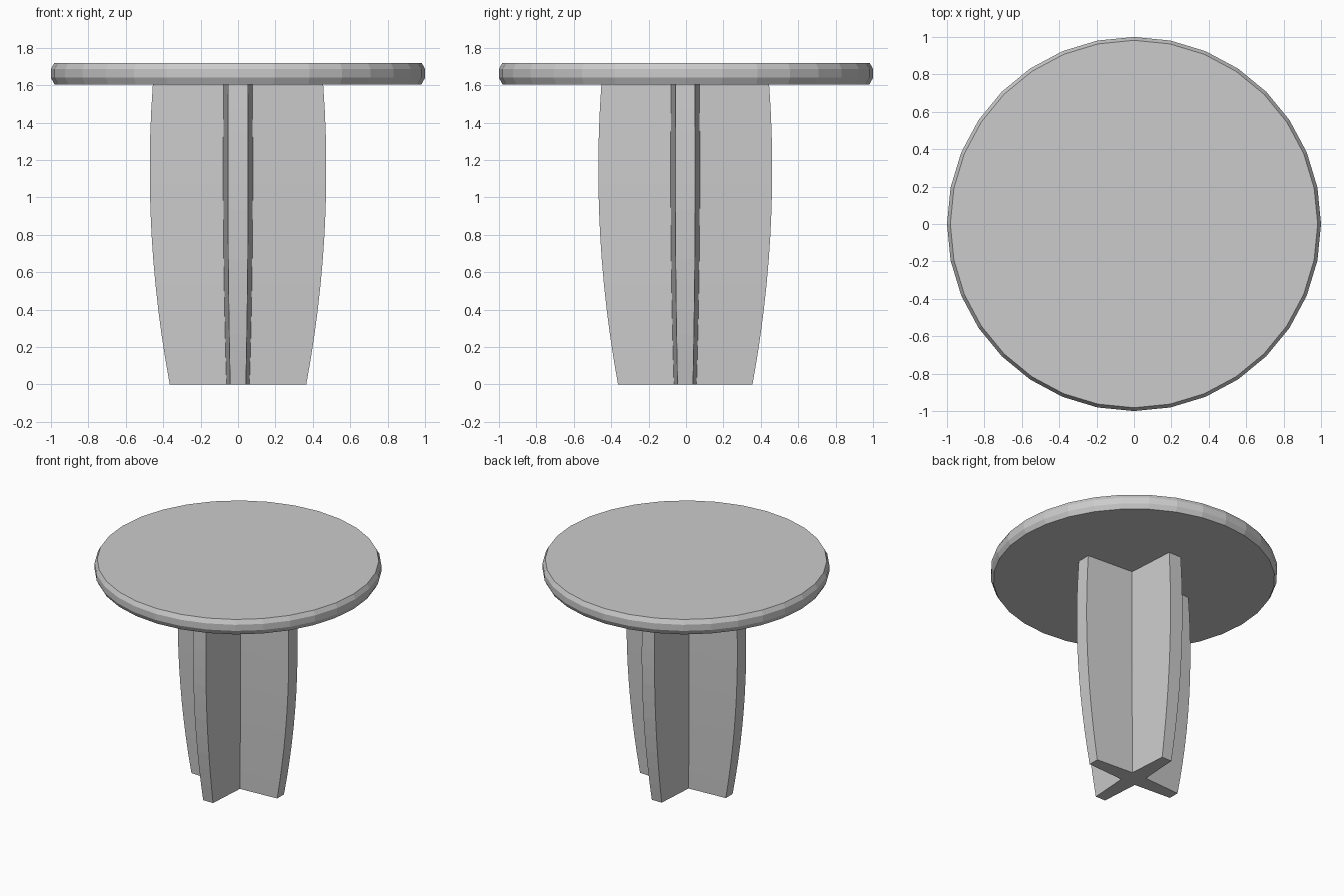
import bpy
import math

if "Cube" in bpy.data.objects:
    bpy.data.objects.remove(bpy.data.objects["Cube"])


def loft(name, rings):
    """Skin a stack of matching rings, capped at both ends."""
    n = len(rings[0])
    verts = [v for ring in rings for v in ring]
    faces = [tuple(reversed(range(n))),
             tuple(range(len(verts) - n, len(verts)))]
    for r in range(len(rings) - 1):
        for i in range(n):
            j = (i + 1) % n
            faces.append((r * n + i, r * n + j, (r + 1) * n + j, (r + 1) * n + i))
    mesh = bpy.data.meshes.new(name)
    mesh.from_pydata(verts, [], faces)
    obj = bpy.data.objects.new(name, mesh)
    bpy.context.collection.objects.link(obj)
    return obj


# Round tabletop: 32 sides with a chamfered rim
def circle(radius, z, sides=32):
    return [(radius * math.cos(math.tau * i / sides),
             radius * math.sin(math.tau * i / sides), z) for i in range(sides)]


rim = [(0.982, 1.605), (1.0, 1.64), (1.0, 1.687), (0.982, 1.72)]
loft("tabletop", [circle(r, z) for r, z in rim])


# Pedestal: cross section with four tapering arms, bulging along its height
def cross(radius, z):
    arm = [(1.0, -0.115), (1.0, 0.115), (0.168, 0.168)]
    ring = []
    for quarter in range(4):
        c, s = [(1, 0), (0, 1), (-1, 0), (0, -1)][quarter]
        for x, y in arm:
            ring.append((radius * (c * x - s * y),
                         radius * (s * x + c * y) * 0.985 - 0.004, z))
    return ring


steps = 12
heights = [1.605 * i / steps for i in range(steps + 1)]
loft("pedestal", [cross(0.472 - 0.081 * (z - 1.15) ** 2, z) for z in heights])
